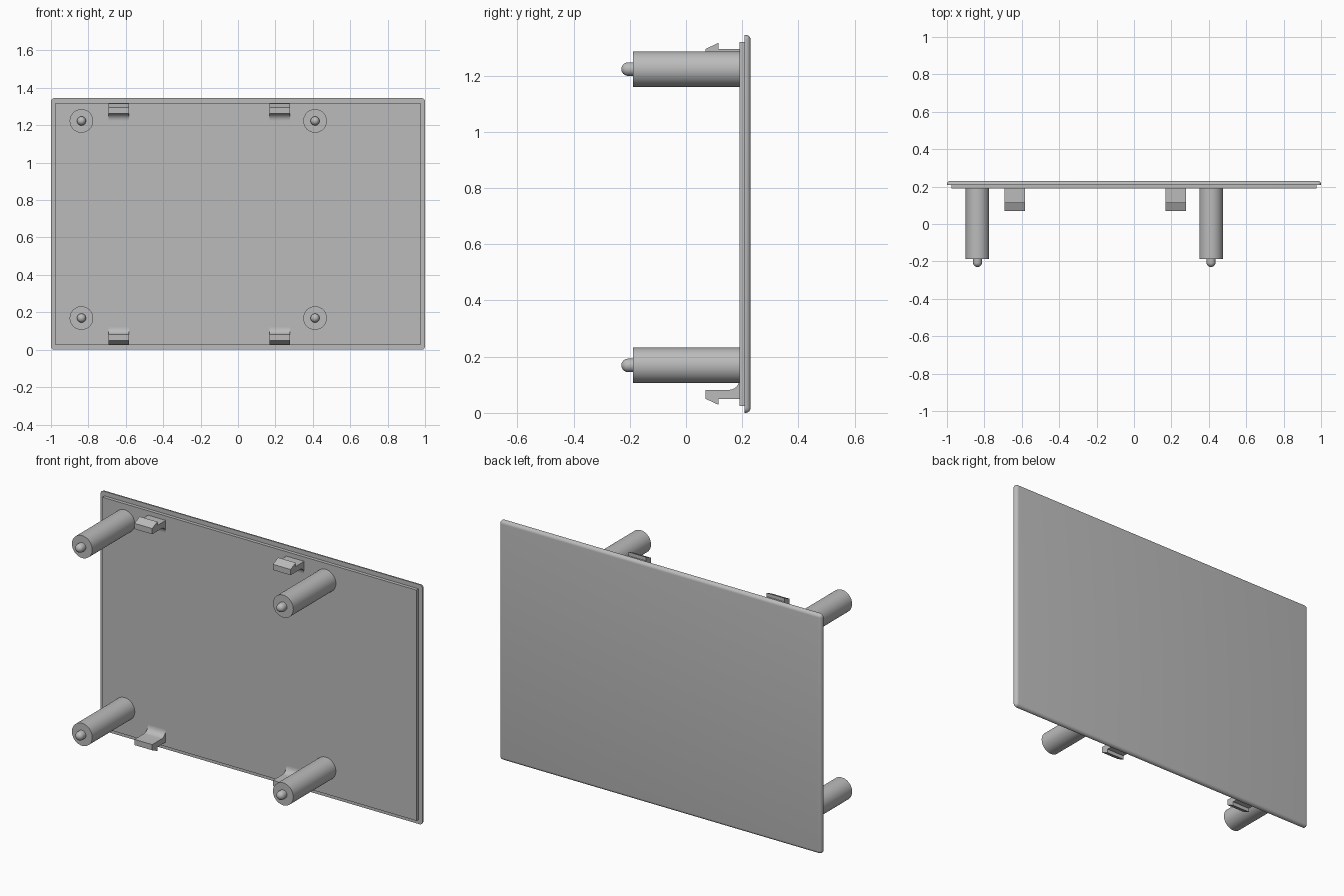
import bpy, bmesh, math
from mathutils import Matrix, Vector

cube = bpy.data.objects.get("Cube")
if cube:
    bpy.data.objects.remove(cube, do_unlink=True)

HEIGHT = 1.345
GREY = (0.5, 0.5, 0.5, 1)
grey = bpy.data.materials.new("plain grey")
grey.use_nodes = True
grey.diffuse_color = GREY
grey.node_tree.nodes["Principled BSDF"].inputs["Base Color"].default_value = GREY


def finish(name, bm):
    bmesh.ops.recalc_face_normals(bm, faces=bm.faces)
    mesh = bpy.data.meshes.new(name)
    bm.to_mesh(mesh)
    bm.free()
    mesh.materials.append(grey)
    ob = bpy.data.objects.new(name, mesh)
    bpy.context.collection.objects.link(ob)
    bpy.ops.object.select_all(action="DESELECT")
    ob.select_set(True)
    bpy.context.view_layer.objects.active = ob
    bpy.ops.object.shade_smooth_by_angle(angle=math.radians(35))
    return ob


def slab(name, half_x, low, high, front, back, rounded=0):
    """Upright plate, optionally with rounded corners and back rim."""
    bm = bmesh.new()
    size = Vector((2 * half_x, back - front, high - low, 1))
    place = Matrix.Translation((0, (front + back) / 2, (low + high) / 2))
    bmesh.ops.create_cube(bm, size=1, matrix=place @ Matrix.Diagonal(size))
    if rounded:
        edges = [e for e in bm.edges
                 if any(v.co.y > front + 0.001 for v in e.verts)]
        bmesh.ops.bevel(bm, geom=edges, offset=rounded, segments=6,
                        profile=0.5, affect="EDGES")
    return finish(name, bm)


def lathe(name, profile, x, z):
    """Spin (radius, y) points about an axis running along y."""
    bm = bmesh.new()
    verts = [bm.verts.new((x + r, y, z)) for r, y in profile]
    edges = [bm.edges.new(pair) for pair in zip(verts, verts[1:])]
    bmesh.ops.spin(bm, geom=verts + edges, cent=(x, 0, z), axis=(0, 1, 0),
                   angle=math.tau, steps=48)
    bmesh.ops.remove_doubles(bm, verts=bm.verts, dist=0.0001)
    return finish(name, bm)


def clip(name, x, upper):
    """Snap hook with an outward barb and a filleted root."""
    r = 0.037
    profile = [(0.2, 0.05), (0.115, 0.05), (0.115, 0.029), (0.07, 0.05),
               (0.07, 0.082)]
    for i in range(9):
        a = math.radians(90 * i / 8)
        profile.append((0.19 - r + r * math.sin(a), 0.082 + r - r * math.cos(a)))
    profile.append((0.2, 0.082 + r))
    bm = bmesh.new()
    face = bm.faces.new([bm.verts.new((x - 0.055, y, HEIGHT - z if upper else z))
                         for y, z in profile])
    solid = bmesh.ops.extrude_face_region(bm, geom=[face])["geom"]
    moved = [v for v in solid if isinstance(v, bmesh.types.BMVert)]
    bmesh.ops.translate(bm, verts=moved, vec=(0.11, 0, 0))
    return finish(name, bm)


# Cover panel and the raised step on its inner side
slab("cover_panel", 1.0, 0, HEIGHT, 0.209, 0.23, rounded=0.018)
slab("inner_step", 0.976, 0.025, HEIGHT - 0.025, 0.19, 0.215)

# Four posts, each with a round-ended locating pin
post = [(0, 0.2), (0.063, 0.2), (0.063, -0.188), (0, -0.188)]
pin = [(0, -0.18), (0.024, -0.18)]
for i in range(7):
    a = math.radians(90 * i / 6)
    pin.append((0.024 * math.cos(a), -0.206 - 0.024 * math.sin(a)))
for row, z in (("lower", 0.169), ("upper", 1.223)):
    for side, x in (("right", -0.837), ("left", 0.412)):
        lathe(f"{row}_{side}_post", post, x, z)
        lathe(f"{row}_{side}_pin", pin, x, z)

# Four snap clips near the top and bottom edges
for row in ("lower", "upper"):
    for side, x in (("right", -0.637), ("left", 0.223)):
        clip(f"{row}_{side}_clip", x, row == "upper")
